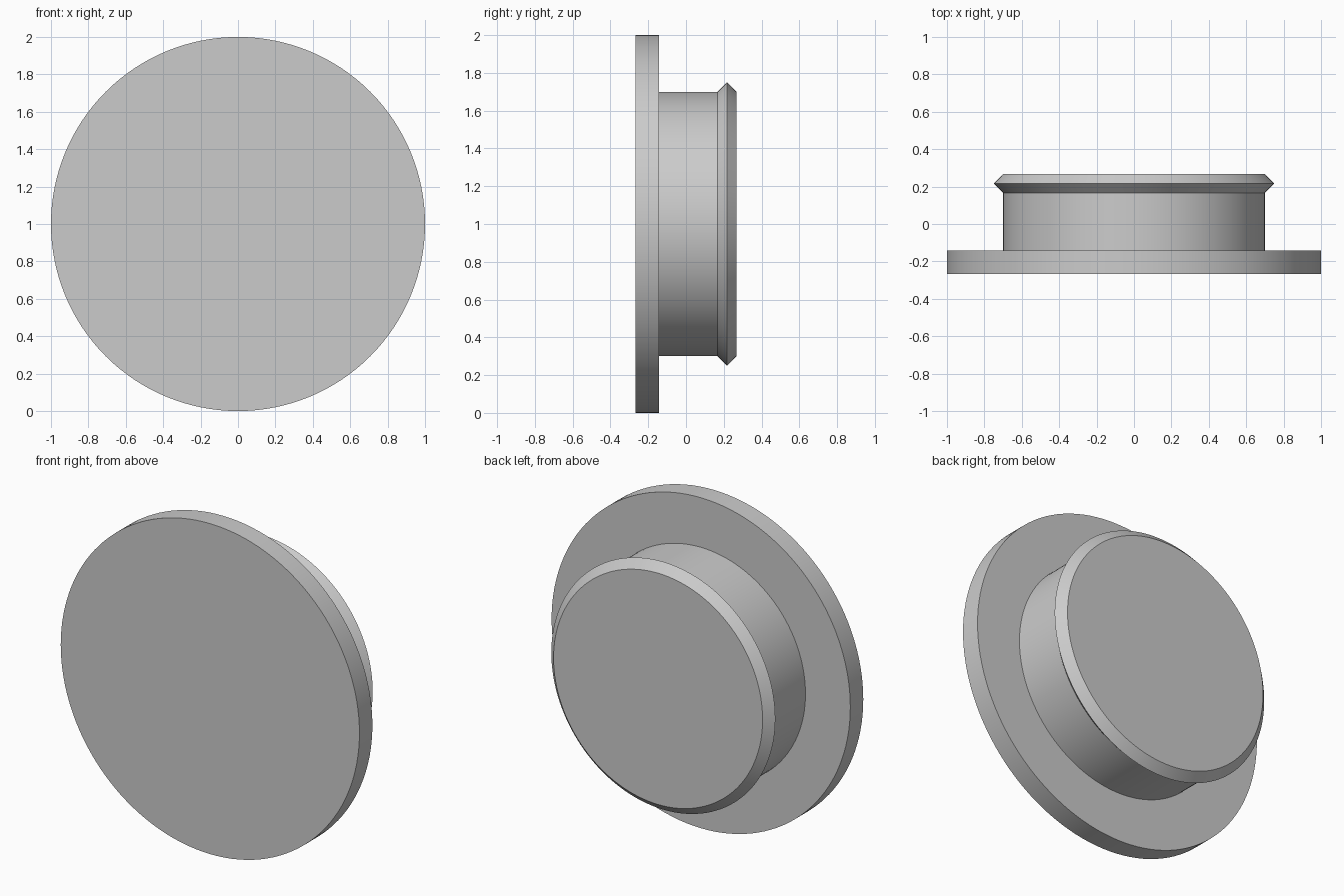
import bpy, bmesh
from math import sin, cos, tau, radians

cube = bpy.data.objects.get("Cube")
if cube:
    bpy.data.objects.remove(cube, do_unlink=True)

grey = bpy.data.materials.new("plain grey")
grey.use_nodes = True
colour = (0.6, 0.6, 0.6, 1)
grey.diffuse_color = colour
grey.node_tree.nodes["Principled BSDF"].inputs["Base Color"].default_value = colour

SEGMENTS = 128


def turned_plug(name, profile):
    """Revolve (radius, y) points around the y axis and cap both ends."""
    bm = bmesh.new()
    rings = [[bm.verts.new((r * cos(tau * i / SEGMENTS), y, 1 + r * sin(tau * i / SEGMENTS)))
              for i in range(SEGMENTS)] for r, y in profile]
    for a, b in zip(rings, rings[1:]):
        for i in range(SEGMENTS):
            j = (i + 1) % SEGMENTS
            bm.faces.new((a[i], a[j], b[j], b[i]))
    bm.faces.new(rings[0])
    bm.faces.new(rings[-1])
    bmesh.ops.recalc_face_normals(bm, faces=bm.faces)
    mesh = bpy.data.meshes.new(name)
    bm.to_mesh(mesh)
    bm.free()
    mesh.materials.append(grey)
    obj = bpy.data.objects.new(name, mesh)
    bpy.context.collection.objects.link(obj)
    bpy.ops.object.select_all(action="DESELECT")
    obj.select_set(True)
    bpy.context.view_layer.objects.active = obj
    bpy.ops.object.shade_smooth_by_angle(angle=radians(30))
    return obj


# Wide front flange, narrower stem, and a pointed retaining ridge at the back
turned_plug("flanged_plug", [
    (1.0, -0.267), (1.0, -0.143),
    (0.7, -0.143), (0.7, 0.167),
    (0.75, 0.217), (0.7, 0.267),
])
